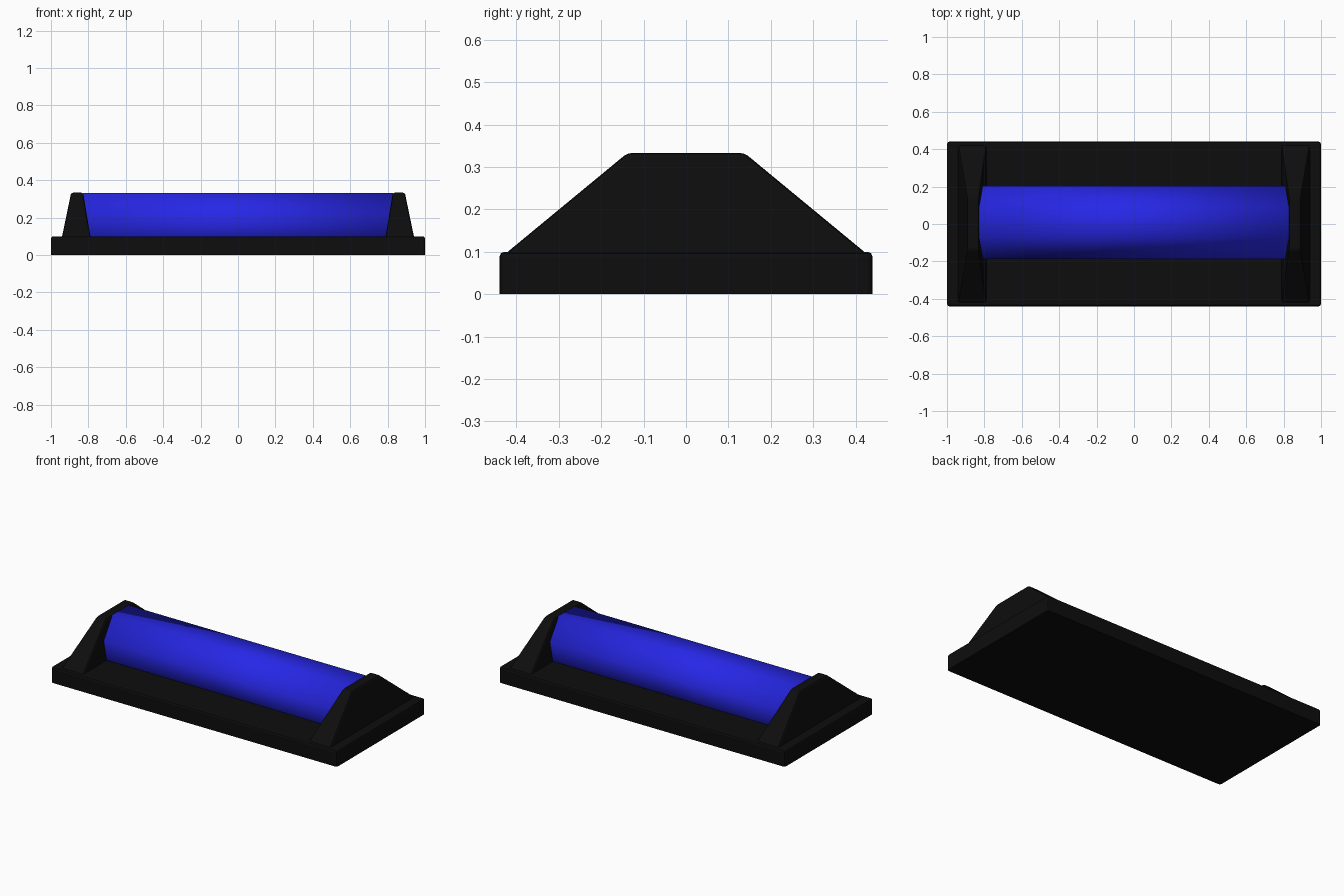
import bpy, bmesh

cube = bpy.data.objects.get("Cube")
if cube:
    bpy.data.objects.remove(cube, do_unlink=True)


def material(name, colour):
    m = bpy.data.materials.new(name)
    m.use_nodes = True
    m.diffuse_color = colour
    node = next(n for n in m.node_tree.nodes if n.type == 'BSDF_PRINCIPLED')
    node.inputs["Base Color"].default_value = colour
    return m


black = material("black plastic", (0.004, 0.004, 0.004, 1))
blue = material("blue lens", (0.02, 0.02, 0.8, 1))


def loft(name, start, end, mat):
    """Closed solid between two loops with the same number of points."""
    bm = bmesh.new()
    a = [bm.verts.new(p) for p in start]
    b = [bm.verts.new(p) for p in end]
    bm.faces.new(a)
    bm.faces.new(b)
    for i in range(len(a)):
        j = (i + 1) % len(a)
        bm.faces.new((a[i], a[j], b[j], b[i]))
    bmesh.ops.recalc_face_normals(bm, faces=bm.faces)
    mesh = bpy.data.meshes.new(name)
    bm.to_mesh(mesh)
    bm.free()
    mesh.materials.append(mat)
    obj = bpy.data.objects.new(name, mesh)
    bpy.context.collection.objects.link(obj)
    return obj


def rect(x0, x1, y, z):
    return [(x0, -y, z), (x1, -y, z), (x1, y, z), (x0, y, z)]


def round_upper_edges(obj, width):
    """Bevel every edge except those lying on the underside."""
    bm = bmesh.new()
    bm.from_mesh(obj.data)
    low = min(v.co.z for v in bm.verts)
    edges = [e for e in bm.edges if max(v.co.z for v in e.verts) > low + 0.001]
    bmesh.ops.bevel(bm, geom=edges, offset=width, segments=2, profile=0.5,
                    affect='EDGES', clamp_overlap=True)
    bm.to_mesh(obj.data)
    bm.free()


# Flat base plate
base = loft("base_plate", rect(-1, 1, 0.44, 0), rect(-1, 1, 0.44, 0.1), black)
round_upper_edges(base, 0.012)

# Tapered end brackets, mirrored left and right
for side, name in ((1, "left_bracket"), (-1, "right_bracket")):
    bracket = loft(name, rect(side * 0.788, side * 0.942, 0.43, 0.092),
                   rect(side * 0.828, side * 0.892, 0.138, 0.333), black)
    round_upper_edges(bracket, 0.01)

# Octagonal lens tube, its lower part sunk into the base, ends following the brackets
RADIUS, CENTRE_Y, TOP = 0.195, 0.009, 0.332
FLAT = RADIUS * 0.414
SHOULDER = TOP - RADIUS + FLAT
half = [(RADIUS, 0.05), (RADIUS, SHOULDER), (FLAT, TOP)]
profile = half + [(-y, z) for y, z in reversed(half)]


def tube_end(side):
    return [(side * (0.79 + 0.172 * (z - 0.1)), CENTRE_Y + y, z) for y, z in profile]


lens = loft("lens_tube", tube_end(-1), tube_end(1), blue)
lens.data.polygons.foreach_set("use_smooth", [True] * len(lens.data.polygons))
lens.data.update()
